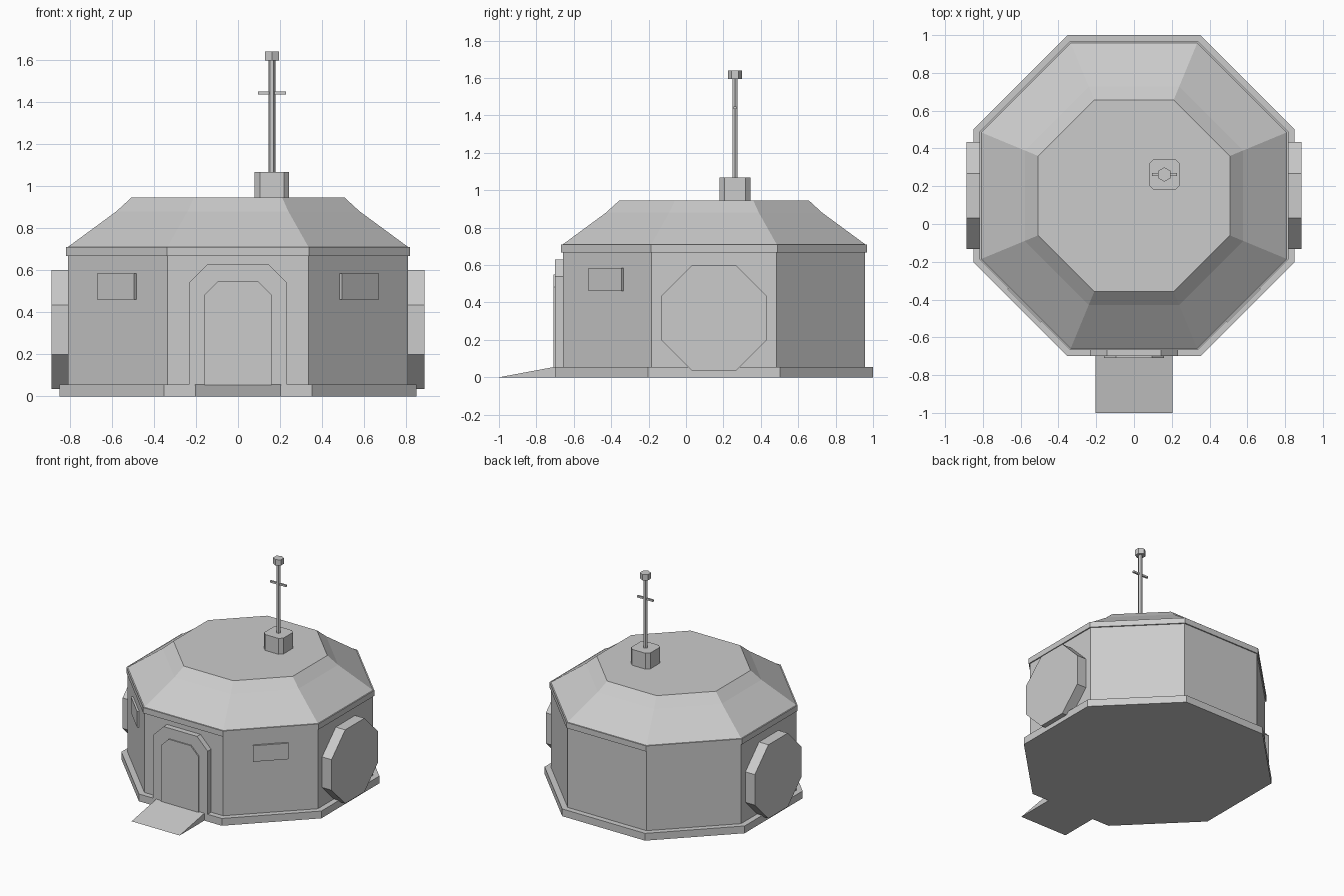
import bpy, bmesh, math
from mathutils import Matrix, Vector

if "Cube" in bpy.data.objects:
    bpy.data.objects.remove(bpy.data.objects["Cube"], do_unlink=True)

grey = bpy.data.materials.new("plain grey")
grey.use_nodes = True
GREY = (0.6, 0.6, 0.6, 1)
grey.diffuse_color = GREY
grey.node_tree.nodes["Principled BSDF"].inputs["Base Color"].default_value = GREY

CY = 0.15       # centre of the building along y
WALL = 0.808    # distance from centre to each wall


def loft(name, rings):
    """Solid skinned through rings of points, capped at both ends."""
    bm = bmesh.new()
    loops = [[bm.verts.new(p) for p in ring] for ring in rings]
    n = len(loops[0])
    for a, b in zip(loops, loops[1:]):
        for i in range(n):
            j = (i + 1) % n
            bm.faces.new((a[i], a[j], b[j], b[i]))
    bm.faces.new(loops[0][::-1])
    bm.faces.new(loops[-1])
    bmesh.ops.recalc_face_normals(bm, faces=bm.faces[:])
    mesh = bpy.data.meshes.new(name)
    bm.to_mesh(mesh)
    bm.free()
    mesh.materials.append(grey)
    obj = bpy.data.objects.new(name, mesh)
    bpy.context.collection.objects.link(obj)
    return obj


def polygon(sides, apothem, turn=0.5):
    """Regular polygon; turn is in steps of one side."""
    r = apothem / math.cos(math.pi / sides)
    angles = [(i + turn) * math.tau / sides for i in range(sides)]
    return [(r * math.cos(a), r * math.sin(a)) for a in angles]


def tower(name, sides, levels, x=0, y=CY, turn=0.5):
    """Upright prism or frustum from (apothem, height) levels."""
    return loft(name, [[(x + u, y + v, z) for u, v in polygon(sides, a, turn)]
                       for a, z in levels])


def box(name, size, matrix):
    sx, sy, sz = (s / 2 for s in size)
    rect = [(-sx, -sy), (sx, -sy), (sx, sy), (-sx, sy)]
    return loft(name, [[matrix @ Vector((u, v, z)) for u, v in rect]
                       for z in (-sz, sz)])


# Octagonal building
tower("foundation", 8, [(0.85, 0), (0.85, 0.056)])
tower("walls", 8, [(WALL, 0.05), (WALL, 0.68)])
tower("roof_rim", 8, [(0.817, 0.668), (0.817, 0.711)])
tower("roof", 8, [(0.808, 0.711), (0.578, 0.88), (0.507, 0.945)])


# Chamfered doorway pieces
def arch(name, half, top, chamfer, y_front):
    low = 0.05
    outline = [(-half, low), (half, low), (half, top - chamfer),
               (half - chamfer, top), (chamfer - half, top), (-half, top - chamfer)]
    return loft(name, [[(x, y, z) for x, z in outline] for y in (y_front, -0.62)])


arch("door_frame", 0.232, 0.63, 0.09, -0.7)
arch("door", 0.16, 0.549, 0.066, -0.709)

# Entrance ramp
loft("ramp", [[(x, -1, 0), (x, -0.69, 0), (x, -0.69, 0.056), (x, -0.7, 0.056)]
              for x in (-0.204, 0.204)])

# Mirrored side hatches and diagonal windows
for side, label in ((1, "left"), (-1, "right")):
    loft(label + "_hatch", [[(side * x, CY + u, 0.317 + v)
                             for u, v in polygon(8, 0.283)] for x in (0.74, 0.888)])
    place = (Matrix.Translation((0, CY, 0.522))
             @ Matrix.Rotation(side * math.pi / 4, 4, "Z")
             @ Matrix.Translation((0, -WALL, 0)))
    box(label + "_window", (0.25, 0.03, 0.123), place)

# Roof antenna
AX, AY = 0.161, 0.262
W, C = 0.082, 0.057
block = [(W, -C), (W, C), (C, W), (-C, W), (-W, C), (-W, -C), (-C, -W), (C, -W)]
loft("antenna_base", [[(AX + u, AY + v, z) for u, v in block] for z in (0.94, 1.067)])
tower("antenna_mast", 6, [(0.0143, 1.06), (0.0143, 1.6)], AX, AY, 0)
tower("antenna_cap", 6, [(0.033, 1.596), (0.033, 1.64)], AX, AY, 0.5)
box("antenna_crossbar", (0.134, 0.014, 0.014), Matrix.Translation((AX, AY, 1.442)))
